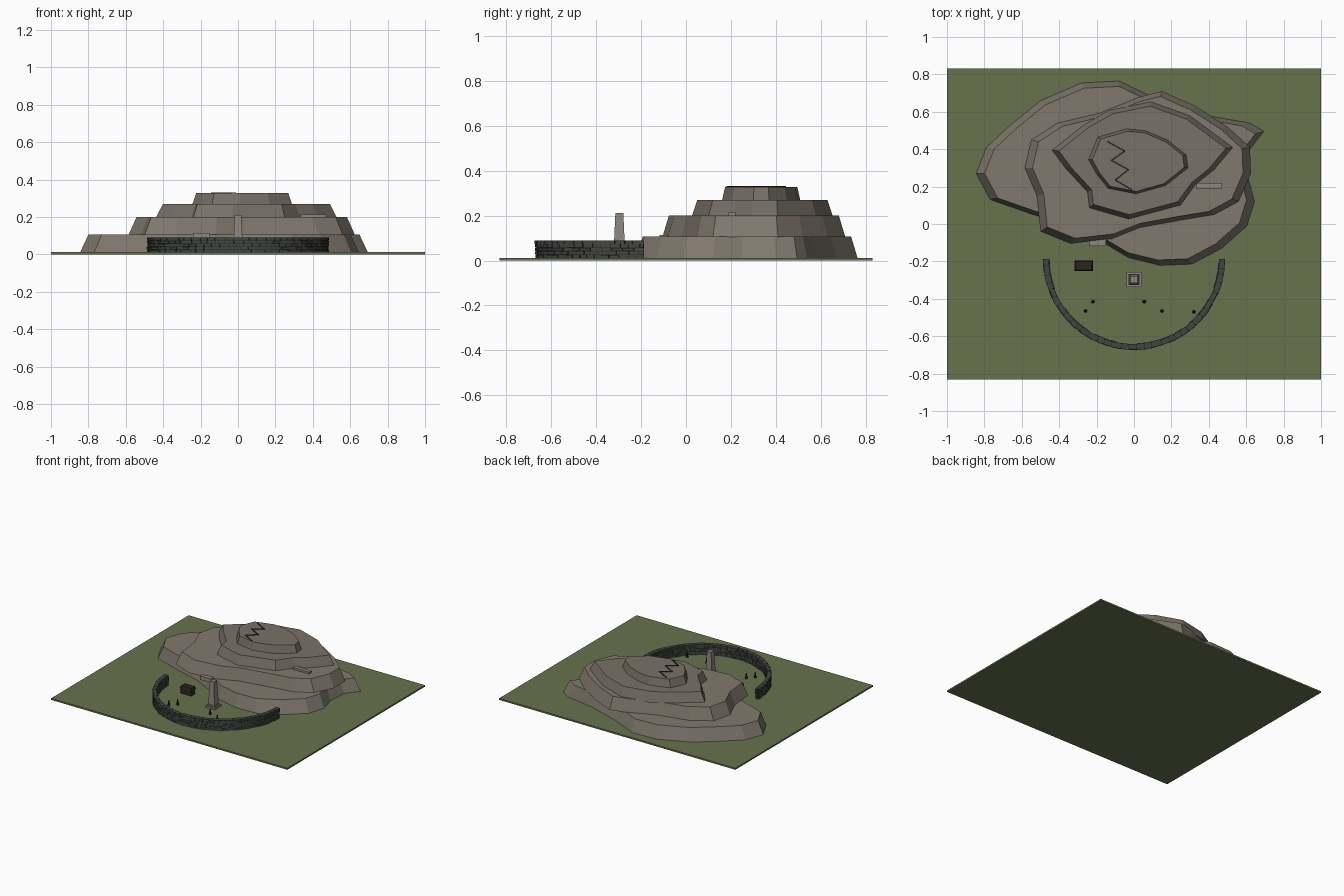
import bpy, bmesh, math, random
from mathutils import Vector

if "Cube" in bpy.data.objects:
    bpy.data.objects.remove(bpy.data.objects["Cube"])

random.seed(4)


def material(name, rgb):
    m = bpy.data.materials.new(name)
    m.diffuse_color = (*rgb, 1)
    m.use_nodes = True
    m.node_tree.nodes["Principled BSDF"].inputs["Base Color"].default_value = m.diffuse_color
    return m


GRASS = material("grass", (0.14, 0.17, 0.075))
ROCK = material("rock", (0.22, 0.19, 0.155))
ROCK_TOP = material("rock_upper", (0.19, 0.165, 0.135))
PALE = material("pale_stone", (0.27, 0.245, 0.21))
STONE = material("wall_stone", (0.055, 0.06, 0.052))
MORTAR = material("mortar", (0.02, 0.02, 0.02))
DARK = material("dark_wood", (0.025, 0.018, 0.015))


def make(name, bm, mat):
    bmesh.ops.recalc_face_normals(bm, faces=bm.faces)
    me = bpy.data.meshes.new(name)
    bm.to_mesh(me)
    bm.free()
    me.materials.append(mat)
    ob = bpy.data.objects.new(name, me)
    bpy.context.collection.objects.link(ob)
    return ob


def loft(bm, low, high):
    """Closed solid between two matching rings of points."""
    a = [bm.verts.new(p) for p in low]
    b = [bm.verts.new(p) for p in high]
    n = len(a)
    bm.faces.new(a[::-1])
    bm.faces.new(b)
    for i in range(n):
        j = (i + 1) % n
        bm.faces.new((a[i], a[j], b[j], b[i]))


def rect(x, y, z, w, d):
    return [(x + sx * w / 2, y + sy * d / 2, z)
            for sx, sy in ((-1, -1), (1, -1), (1, 1), (-1, 1))]


def block(name, x, y, z0, z1, w, d, mat, taper=1.0):
    bm = bmesh.new()
    loft(bm, rect(x, y, z0, w, d), rect(x, y, z1, w * taper, d * taper))
    return make(name, bm, mat)


def tier(name, outline, z0, z1, scale, mat):
    """Rocky terrace: irregular outline narrowing towards its flat top."""
    xs, ys = zip(*outline)
    cx, cy = (min(xs) + max(xs)) / 2, (min(ys) + max(ys)) / 2
    bm = bmesh.new()
    loft(bm, [(x, y, z0) for x, y in outline],
         [(cx + (x - cx) * scale, cy + (y - cy) * scale, z1) for x, y in outline])
    return make(name, bm, mat)


# Ground slab
block("ground", 0, 0, 0, 0.012, 2, 1.664, GRASS)

# Four stacked terraces of the hill
tier("hill_tier_1", [
    (-0.845, 0.27), (-0.79, 0.41), (-0.66, 0.53), (-0.50, 0.66), (-0.28, 0.755),
    (-0.08, 0.765), (0.12, 0.67), (0.39, 0.58), (0.62, 0.54), (0.695, 0.495),
    (0.62, 0.40), (0.61, 0.25), (0.645, 0.12), (0.605, -0.01), (0.47, -0.13),
    (0.31, -0.215), (0.14, -0.222), (-0.03, -0.18), (-0.18, -0.09),
    (-0.34, -0.01), (-0.54, 0.05), (-0.77, 0.13)], 0.01, 0.108, 0.94, ROCK)
tier("hill_tier_2", [
    (-0.585, 0.30), (-0.55, 0.45), (-0.41, 0.54), (-0.18, 0.595), (0.03, 0.68),
    (0.15, 0.71), (0.33, 0.63), (0.50, 0.52), (0.62, 0.41), (0.625, 0.27),
    (0.56, 0.12), (0.43, 0.05), (0.25, 0.02), (0.03, -0.02), (-0.12, -0.08),
    (-0.34, -0.105), (-0.50, -0.04), (-0.52, 0.15)], 0.105, 0.20, 0.93, ROCK)
tier("hill_tier_3", [
    (-0.44, 0.395), (-0.27, 0.53), (-0.13, 0.61), (0.09, 0.655), (0.30, 0.58),
    (0.53, 0.41), (0.43, 0.29), (0.33, 0.21), (0.25, 0.10), (-0.03, 0.025),
    (-0.24, 0.085), (-0.25, 0.17), (-0.37, 0.30)], 0.195, 0.27, 0.92, ROCK_TOP)
tier("hill_tier_4", [
    (-0.245, 0.345), (-0.195, 0.465), (-0.04, 0.51), (0.06, 0.50), (0.18, 0.45),
    (0.28, 0.37), (0.29, 0.30), (0.17, 0.205), (0.01, 0.16), (-0.14, 0.19),
    (-0.20, 0.265)], 0.265, 0.328, 0.92, ROCK_TOP)

# Zigzag fissure on the summit
zig = [(-0.14, 0.44), (-0.05, 0.39), (-0.12, 0.34), (-0.03, 0.29), (-0.10, 0.235), (-0.015, 0.185)]
bm = bmesh.new()
for p, q in zip(zig, zig[1:]):
    p, q = Vector(p), Vector(q)
    t = (q - p).normalized() * 0.004
    s = Vector((-t.y, t.x))
    quad = [p - t - s, q + t - s, q + t + s, p - t + s]
    loft(bm, [(*v, 0.322) for v in quad], [(*v, 0.332) for v in quad])
make("summit_fissure", bm, DARK)

# Flat ledge stones set in the slope
block("upper_ledge", 0.402, 0.205, 0.195, 0.215, 0.135, 0.03, PALE)
block("lower_ledge", -0.195, -0.085, 0.085, 0.115, 0.09, 0.065, PALE)

# Semicircular dry stone wall: mortar core, then staggered courses
CY = -0.187


def arc_block(bm, a0, a1, r0, r1, z0, z1):
    ring = [(r * math.cos(a), CY + r * math.sin(a))
            for r, a in ((r0, a0), (r1, a0), (r1, a1), (r0, a1))]
    loft(bm, [(x, y, z0) for x, y in ring], [(x, y, z1) for x, y in ring])


bm = bmesh.new()
STEPS = 48
rings = []
for i in range(STEPS + 1):
    a = math.pi + math.pi * i / STEPS
    c, s = math.cos(a), math.sin(a)
    rings.append([bm.verts.new((r * c, CY + r * s, z))
                  for r, z in ((0.459, 0.008), (0.48, 0.008), (0.48, 0.088), (0.459, 0.088))])
for p, q in zip(rings, rings[1:]):
    for k in range(4):
        bm.faces.new((p[k], p[(k + 1) % 4], q[(k + 1) % 4], q[k]))
bm.faces.new(rings[0])
bm.faces.new(rings[-1])
make("wall_core", bm, MORTAR)

bm = bmesh.new()
COURSES, H = 5, 0.0162
for row in range(COURSES):
    a = math.pi
    z = 0.01 + row * H
    first = True
    while a < 2 * math.pi - 0.01:
        step = random.uniform(0.065, 0.12) * (0.5 if first and row % 2 else 1)
        first = False
        end = min(a + step, 2 * math.pi)
        inner = 0.455 - random.choice((0, 0, 0, 0.004))
        arc_block(bm, a + 0.003, end - 0.003, inner, random.uniform(0.482, 0.488),
                  z, z + H - 0.0015)
        a = end
make("wall_stones", bm, STONE)

# Standing stone on a stepped plinth
block("plinth_base", 0, -0.297, 0.01, 0.024, 0.08, 0.08, PALE)
block("plinth_step", 0, -0.297, 0.02, 0.036, 0.06, 0.06, ROCK)
block("standing_stone", 0, -0.297, 0.03, 0.212, 0.052, 0.052, PALE, 0.68)

# Dark chest with a slightly wider lid
block("chest_body", -0.268, -0.223, 0.01, 0.052, 0.09, 0.048, DARK)
block("chest_lid", -0.268, -0.223, 0.05, 0.07, 0.1, 0.055, DARK, 0.85)

# Small pointed stakes
for i, (x, y) in enumerate(((-0.22, -0.415), (-0.26, -0.465), (0.055, -0.415),
                            (0.15, -0.465), (0.32, -0.47))):
    bpy.ops.mesh.primitive_cone_add(vertices=6, radius1=0.01, radius2=0.003, depth=0.045,
                                    location=(x, y, 0.0325))
    ob = bpy.context.object
    ob.name = f"stake_{i + 1}"
    ob.data.materials.append(DARK)
